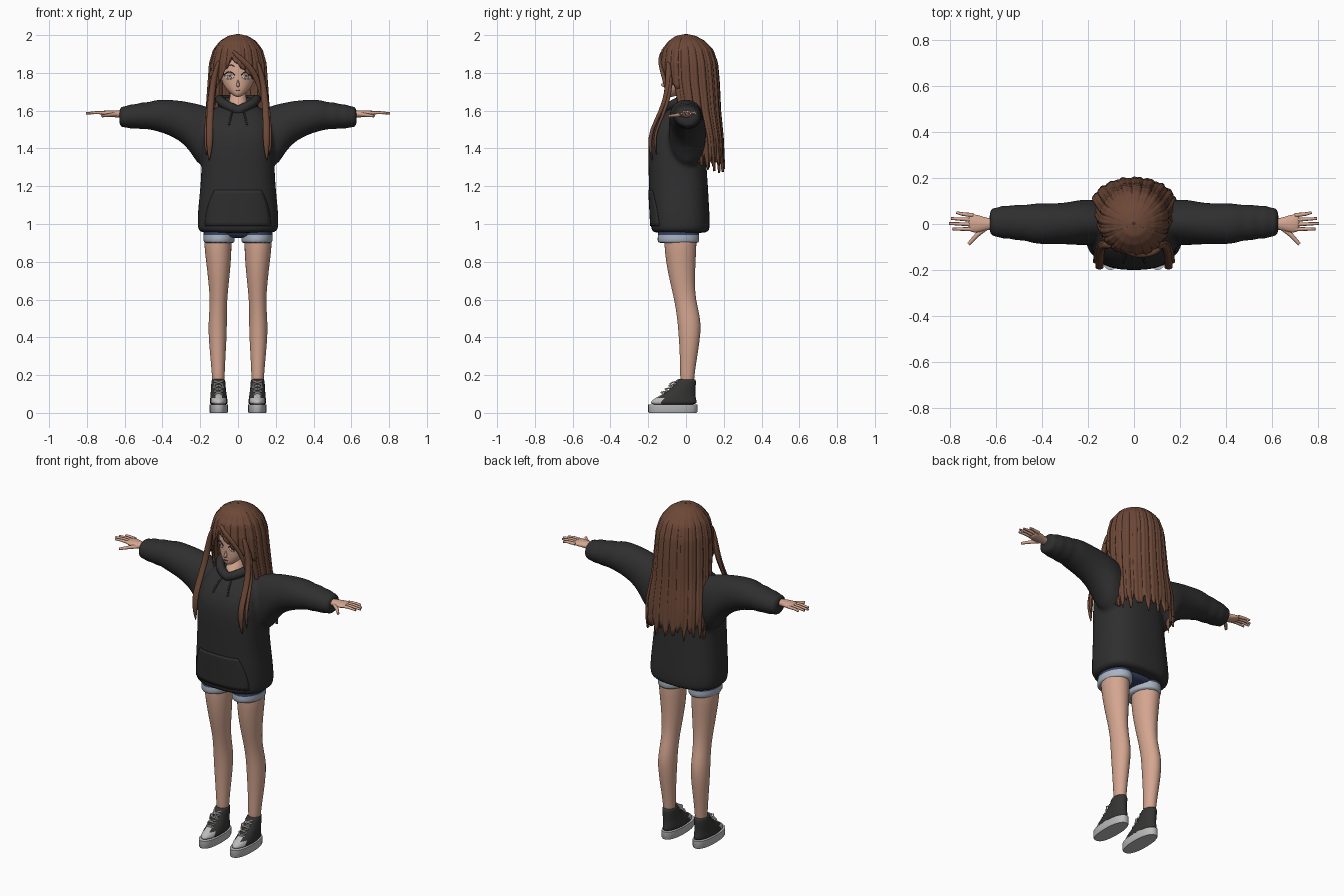
import bpy, bmesh, math
from mathutils import Vector

if "Cube" in bpy.data.objects:
    bpy.data.objects.remove(bpy.data.objects["Cube"], do_unlink=True)


def material(name, r, g, b):
    m = bpy.data.materials.new(name)
    m.use_nodes = True
    m.diffuse_color = (r, g, b, 1)
    bsdf = m.node_tree.nodes["Principled BSDF"]
    bsdf.inputs["Base Color"].default_value = (r, g, b, 1)
    bsdf.inputs["Roughness"].default_value = 0.8
    return m


SKIN = material("skin", 0.66, 0.38, 0.28)
HAIR = material("brown hair", 0.15, 0.064, 0.038)
BLACK = material("black cloth", 0.028, 0.028, 0.029)
DENIM = material("navy denim", 0.04, 0.055, 0.13)
HEM = material("faded hem", 0.4, 0.46, 0.54)
SHOE = material("shoe canvas", 0.035, 0.036, 0.034)
RUBBER = material("grey rubber", 0.5, 0.5, 0.51)
WHITE = material("white", 0.75, 0.73, 0.7)
IRIS = material("light brown iris", 0.5, 0.34, 0.26)


def make(name, verts, faces, mats, mirror=False, sub=0, sharp=None):
    me = bpy.data.meshes.new(name)
    me.from_pydata(verts, [], faces)
    bm = bmesh.new()
    bm.from_mesh(me)
    bmesh.ops.recalc_face_normals(bm, faces=bm.faces)
    bm.to_mesh(me)
    bm.free()
    for p in me.polygons:
        p.use_smooth = True
    if sharp:
        me.set_sharp_from_angle(angle=math.radians(sharp))
    for m in mats:
        me.materials.append(m)
    ob = bpy.data.objects.new(name, me)
    bpy.context.collection.objects.link(ob)
    if mirror:
        ob.modifiers.new("mirror", "MIRROR").use_clip = False
    if sub:
        s = ob.modifiers.new("smooth", "SUBSURF")
        s.levels = s.render_levels = sub
    return ob


def loft(name, rings, *mats, axis="Z", n=2.0, seg=16, mirror=False, sub=1, sharp=None):
    """Skin rings of (x, y, z, half width, half depth) into a closed tube."""
    verts, faces = [], []
    for x, y, z, a, b in rings:
        for i in range(seg):
            t = math.tau * i / seg
            c, s = math.cos(t), math.sin(t)
            u = a * math.copysign(abs(c) ** (2 / n), c)
            v = b * math.copysign(abs(s) ** (2 / n), s)
            verts.append((x + u, y + v, z) if axis == "Z" else (x, y + u, z + v))
    for r in range(len(rings) - 1):
        for i in range(seg):
            j = (i + 1) % seg
            faces.append((r * seg + i, r * seg + j, (r + 1) * seg + j, (r + 1) * seg + i))
    faces.append(tuple(range(seg)))
    faces.append(tuple(range((len(rings) - 1) * seg, len(rings) * seg)))
    return make(name, verts, faces, mats, mirror, sub, sharp)


def tube(name, pts, radius, mat, mirror=False, cyclic=False, tip=1.0):
    cu = bpy.data.curves.new(name, "CURVE")
    cu.dimensions = "3D"
    cu.bevel_depth, cu.bevel_resolution, cu.use_fill_caps = radius, 2, True
    sp = cu.splines.new("POLY")
    sp.points.add(len(pts) - 1)
    for i, p in enumerate(pts):
        sp.points[i].co = (*p, 1)
        sp.points[i].radius = 1 + (tip - 1) * i / (len(pts) - 1)
    sp.use_cyclic_u, sp.use_smooth = cyclic, True
    cu.materials.append(mat)
    ob = bpy.data.objects.new(name, cu)
    bpy.context.collection.objects.link(ob)
    if mirror:
        ob.modifiers.new("mirror", "MIRROR")
    return ob


def front(target, x, z, lift):
    """Point just in front of the target's front surface."""
    ev = target.evaluated_get(bpy.context.evaluated_depsgraph_get())
    hit, loc, _, _ = ev.ray_cast(Vector((x, -1, z)), Vector((0, 1, 0)))
    return (x, (loc.y if hit else -0.1) - lift, z)


def patch(name, target, shape, mat, lift, nu=6, nv=16, mirror=False):
    verts = [front(target, *shape(u / nu, v / nv), lift)
             for u in range(nu + 1) for v in range(nv + 1)]
    faces = [(u * (nv + 1) + v, u * (nv + 1) + v + 1, (u + 1) * (nv + 1) + v + 1, (u + 1) * (nv + 1) + v)
             for u in range(nu) for v in range(nv)]
    ob = make(name, verts, faces, [mat], mirror)
    ob.modifiers.new("thickness", "SOLIDIFY").thickness = 0.003
    return ob


# Legs, neck, head
loft("leg", [(.104, .006, .1, .03, .035), (.104, .006, .2, .034, .038), (.107, .014, .3, .041, .047),
             (.108, .02, .43, .051, .061), (.107, .014, .51, .048, .063), (.103, -.006, .6, .046, .057),
             (.102, -.02, .7, .056, .068), (.103, -.028, .8, .067, .08), (.107, -.03, .9, .075, .088),
             (.107, -.03, .97, .075, .088)], SKIN, mirror=True)
loft("neck", [(0, -.03, 1.56, .06, .06), (0, -.026, 1.62, .058, .069), (0, -.005, 1.66, .046, .052),
              (0, .005, 1.7, .04, .042), (0, .005, 1.76, .04, .04)], SKIN)
head = loft("head", [(0, -.083, 1.672, .012, .015), (0, -.072, 1.688, .036, .039), (0, -.04, 1.72, .07, .075),
                     (0, -.02, 1.76, .089, .095), (0, 0, 1.82, .1, .114), (0, .01, 1.88, .102, .118),
                     (0, .015, 1.94, .08, .1), (0, .02, 1.97, .04, .05)], SKIN, seg=24, sub=2)
loft("nose", [(0, -.1, 1.722, .007, .012), (0, -.113, 1.732, .011, .03), (0, -.108, 1.75, .007, .015),
              (0, -.105, 1.77, .003, .008)], SKIN, seg=8)

# Hands
loft("palm", [(.59, 0, 1.58, .024, .02), (.635, 0, 1.582, .025, .019), (.66, 0, 1.584, .034, .019),
              (.695, .002, 1.587, .042, .015), (.722, .006, 1.588, .038, .011)],
     SKIN, axis="X", mirror=True)
for label, y0, y1, length in (("little", .038, .05, .772), ("ring", .018, .024, .796),
                              ("middle", -.002, .002, .805), ("index", -.022, -.022, .79)):
    tube(label + "_finger", [(.7, y0, 1.588), (.75, (y0 + y1) / 2, 1.59), (length, y1, 1.586)],
         .0095, SKIN, True, tip=.6)
tube("thumb", [(.65, -.02, 1.58), (.685, -.05, 1.576), (.72, -.088, 1.572)], .012, SKIN, True, tip=.6)

# Hoodie: torso and sleeves fused into one skin
torso = loft("hoodie", [(0, -.03, .95, .2, .145), (0, -.03, .965, .213, .156), (0, -.03, 1.02, .216, .157),
                        (0, -.035, 1.1, .21, .157), (0, -.04, 1.2, .199, .157), (0, -.045, 1.3, .194, .154),
                        (0, -.05, 1.42, .192, .153), (0, -.045, 1.5, .187, .142), (0, -.02, 1.57, .17, .118),
                        (0, .0, 1.61, .13, .09), (0, .01, 1.635, .09, .07)], BLACK, n=2.6, seg=32)
sleeve = loft("sleeve", [(.08, 0, 1.46, .08, .14), (.19, .01, 1.45, .105, .185), (.25, .005, 1.515, .1, .132),
                         (.31, .002, 1.55, .09, .107), (.4, 0, 1.573, .092, .09), (.45, .003, 1.575, .088, .082),
                         (.48, .006, 1.573, .076, .07), (.51, .006, 1.573, .084, .077), (.54, .008, 1.57, .07, .062),
                         (.57, .008, 1.57, .079, .07), (.595, .008, 1.567, .062, .054),
                         (.615, .008, 1.567, .067, .06), (.63, .008, 1.567, .055, .05)],
              BLACK, axis="X", mirror=True)
with bpy.context.temp_override(active_object=sleeve, object=sleeve, selected_objects=[sleeve]):
    bpy.ops.object.modifier_apply(modifier="mirror")
with bpy.context.temp_override(active_object=torso, object=torso, selected_objects=[torso, sleeve],
                               selected_editable_objects=[torso, sleeve]):
    bpy.ops.object.join()
rm = torso.modifiers.new("fuse", "REMESH")
rm.mode, rm.voxel_size, rm.use_smooth_shade = "VOXEL", .011, True
sm = torso.modifiers.new("soften", "SMOOTH")
sm.factor, sm.iterations = .5, 5
bpy.context.view_layer.update()

# Hood, drawstrings, pocket
ring = [math.tau * i / 40 for i in range(40)]
tube("hood_collar", [(.098 * math.sin(t), .005 - .1 * math.cos(t),
                      1.6 + .06 * min(1, 1.5 * abs(math.sin(t / 2)))) for t in ring], .025, BLACK, cyclic=True)
loft("hood_back", [(0, .08, 1.53, .05, .03), (0, .085, 1.56, .1, .055), (0, .08, 1.63, .115, .07),
                   (0, .07, 1.68, .1, .055)], BLACK)
tube("drawstring", [front(torso, .03 + .018 * k / 5, 1.6 - .075 * k / 5, .004) for k in range(6)],
     .005, BLACK, True)
patch("pocket", torso, lambda u, v: ((2 * v - 1) * (.175 - .05 * u ** 2), .99 + .19 * u), BLACK, .005, nu=10)

# Shorts with faded, turned-up hems
loft("shorts_seat", [(0, -.035, .925, .13, .08), (0, -.035, .945, .175, .105), (0, -.035, 1.02, .185, .11)],
     DENIM, n=2.4)
cuff = loft("shorts_leg", [(.1, -.04, .897, .079, .106), (.1, -.04, .905, .085, .114), (.1, -.04, .943, .085, .112),
                           (.1, -.038, .97, .083, .11), (.1, -.035, 1.0, .08, .105)], HEM, DENIM, mirror=True)
for p in cuff.data.polygons:
    p.material_index = int(p.center.z > .95)

# Shoes
loft("sole", [(.102, -.07, 0, .046, .126), (.102, -.07, .006, .049, .13), (.102, -.07, .045, .049, .13)],
     RUBBER, n=2.3, seg=32, mirror=True, sub=0, sharp=40)
upper = loft("shoe_upper", [(.102, -.068, .04, .047, .127), (.102, -.065, .06, .047, .122),
                            (.102, -.055, .08, .045, .107), (.103, -.036, .1, .042, .085),
                            (.104, -.01, .135, .039, .061), (.104, .001, .172, .037, .053),
                            (.104, .001, .18, .033, .048)], SHOE, RUBBER, seg=32, mirror=True)
for p in upper.data.polygons:
    p.material_index = int(p.center.y < -.13)
for k in range(4):
    y, z = -.128 + .021 * k, .102 + .018 * k
    for s in (-1, 1):
        tube("lace", [(.103 - s * .023, y + .012, z - .004), (.103, y - .004, z + .006),
                      (.103 + s * .023, y + .022, z + .012)], .004, WHITE, True)
tube("lace_bow", [(.075, -.075, .13), (.085, -.085, .155), (.103, -.073, .16), (.121, -.085, .155),
                  (.131, -.075, .13)], .004, WHITE, True)

# Face details


def oval(cx, cz, w, h):
    return lambda u, v: (cx + w * u * math.cos(math.tau * v), cz + h * u * math.sin(math.tau * v))


patch("eye", head, oval(.046, 1.784, .025, .019), WHITE, .002, mirror=True)
patch("iris", head, oval(.045, 1.784, .014, .017), IRIS, .004, mirror=True)
patch("pupil", head, oval(.045, 1.784, .004, .006), HAIR, .006, mirror=True)
patch("mouth", head, oval(0, 1.707, .012, .002), HAIR, .002)
arc = [k / 8 for k in range(9)]
tube("upper_lash", [front(head, .018 + .056 * k, 1.789 + .016 * math.sin(math.pi * k), .003) for k in arc],
     .003, BLACK, True)
tube("eyebrow", [front(head, .02 + .05 * k, 1.835 + .008 * math.sin(math.pi * k), .002) for k in arc],
     .0025, HAIR, True)

# Hair: grooved sheets that follow one flow profile of (height, centre y, half width, half depth)
FLOW = [(2.0, 0, .004, .004), (1.99, 0, .05, .05), (1.965, .005, .09, .09), (1.92, .01, .124, .128),
        (1.85, .015, .143, .146), (1.75, .02, .15, .15), (1.6, .04, .16, .137), (1.45, .08, .18, .112),
        (1.27, .09, .176, .11)]


def flow_at(t):
    i = min(int(t), len(FLOW) - 2)
    return [p + (q - p) * (t - i) for p, q in zip(FLOW[i], FLOW[i + 1])]


def flow_param(z):
    for i in range(len(FLOW) - 1):
        if z >= FLOW[i + 1][0]:
            return i + (FLOW[i][0] - z) / (FLOW[i][0] - FLOW[i + 1][0])
    return len(FLOW) - 1


def hair_sheet(name, start, stop, end_height, scale, cols, rows=32):
    verts = []
    for c in range(cols + 1):
        a = math.radians(start + (stop - start) * c / cols)
        last = flow_param(end_height(a))
        for r in range(rows + 1):
            t = last * r / rows
            z, cy, rx, ry = flow_at(t)
            k = scale + min(1, t / 4) * (.022 * math.sin(a * 19) + .014 * math.sin(a * 43 + 1))
            verts.append((k * rx * math.sin(a), cy + k * ry * math.cos(a), z))
    w = rows + 1
    faces = [(c * w + r, c * w + r + 1, c * w + w + r + 1, c * w + w + r)
             for c in range(cols) for r in range(rows)]
    ob = make(name, verts, faces, [HAIR])
    so = ob.modifiers.new("thickness", "SOLIDIFY")
    so.thickness, so.offset = .012, 0
    return ob


def fringe_end(a):
    d = .145 * math.sin(a) + .035
    return 1.885 - (d * .95 if d > 0 else -d * 2.1) - .012 * abs(math.sin(a * 13))


hair_sheet("back_hair", -122, 122, lambda a: 1.29 + .06 * abs(math.sin(a * 9.5)) + .02 * math.sin(a * 31),
           1.0, 180)
hair_sheet("fringe", 112, 248, fringe_end, 1.02, 100)
loft("front_lock", [(.1, -.095, 1.87, .01, .012), (.125, -.09, 1.79, .018, .02), (.138, -.095, 1.7, .02, .018),
                    (.148, -.13, 1.6, .019, .013), (.15, -.185, 1.5, .02, .011), (.15, -.193, 1.42, .02, .011),
                    (.153, -.178, 1.33, .003, .003)], HAIR, seg=8, mirror=True)
loft("thin_lock", [(.13, -.08, 1.8, .01, .012), (.15, -.085, 1.68, .012, .012), (.165, -.12, 1.58, .01, .009),
                   (.168, -.165, 1.48, .011, .008), (.172, -.165, 1.42, .01, .008), (.165, -.155, 1.36, .002, .002)],
     HAIR, seg=8, mirror=True)
loft("swept_lock", [(-.035, -.118, 1.925, .008, .008), (.0, -.138, 1.89, .022, .01), (.05, -.138, 1.845, .024, .01),
                    (.09, -.122, 1.79, .019, .012), (.113, -.105, 1.73, .013, .012), (.12, -.1, 1.66, .003, .003)],
     HAIR, seg=8)
